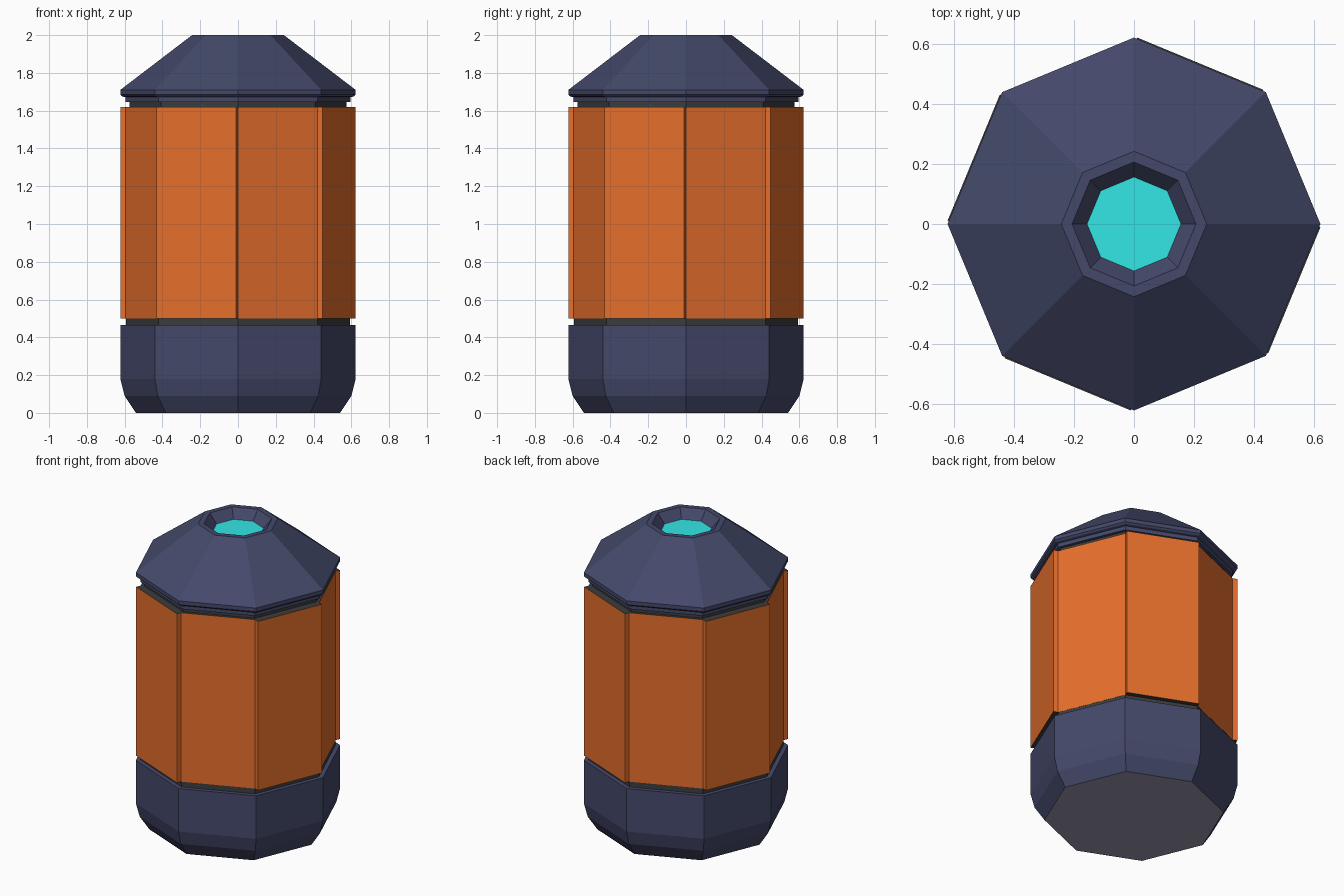
import bpy, bmesh, math

if "Cube" in bpy.data.objects:
    bpy.data.objects.remove(bpy.data.objects["Cube"])


def lin(c):
    c /= 255
    return c / 12.92 if c <= 0.04045 else ((c + 0.055) / 1.055) ** 2.4


def material(name, r, g, b):
    m = bpy.data.materials.new(name)
    m.diffuse_color = (lin(r), lin(g), lin(b), 1)
    m.use_nodes = True
    m.node_tree.nodes["Principled BSDF"].inputs["Base Color"].default_value = m.diffuse_color
    return m


navy = material("navy", 68, 73, 106)
orange = material("orange", 233, 112, 44)
dark_grey = material("dark grey", 60, 60, 61)
light_grey = material("light grey", 154, 152, 174)
cyan = material("cyan", 51, 230, 230)


def finish(name, bm, mats):
    me = bpy.data.meshes.new(name)
    bm.to_mesh(me)
    bm.free()
    for m in mats:
        me.materials.append(m)
    ob = bpy.data.objects.new(name, me)
    bpy.context.collection.objects.link(ob)
    return ob


def polar(r, deg, z):
    a = math.radians(deg)
    return (r * math.cos(a), r * math.sin(a), z)


def octagon(name, profile, mats, bottom_mat=0, top_mat=0):
    """Eight-sided lathe through (radius, z) points, listed from bottom to top."""
    bm = bmesh.new()
    rings = [[bm.verts.new(polar(r, 45 * i, z)) for i in range(8)] for r, z in profile]
    for lo, hi in zip(rings, rings[1:]):
        for i in range(8):
            j = (i + 1) % 8
            bm.faces.new((lo[i], lo[j], hi[j], hi[i]))
    bm.faces.new(rings[0][::-1]).material_index = bottom_mat
    bm.faces.new(rings[-1]).material_index = top_mat
    return finish(name, bm, mats)


# Base with rounded lower edge and grey underside
octagon("base", [(0.54, 0), (0.6, 0.09), (0.623, 0.18), (0.623, 0.465)],
        [navy, light_grey], bottom_mat=1)

# Dark seams and the collar under the cap
octagon("lower_seam", [(0.594, 0.46), (0.594, 0.5)], [dark_grey])
octagon("upper_seam", [(0.575, 1.615), (0.575, 1.65)], [dark_grey])
octagon("collar", [(0.595, 1.645), (0.595, 1.672)], [navy])

# Recessed body panels, dark at the ends
octagon("body", [(0.595, 0.5), (0.595, 1.62)], [orange, dark_grey], 1, 1)

# Raised plates on every other side, with slanted ends
bm = bmesh.new()
for k in range(4):
    a = 45 + 90 * k
    plan = [(0.595, a), (0.623, a + 1), (0.623, a + 44), (0.595, a + 45)]
    lo = [bm.verts.new(polar(r, t, 0.5)) for r, t in plan]
    hi = [bm.verts.new(polar(r, t, 1.62)) for r, t in plan]
    bm.faces.new(lo[::-1]).material_index = 1
    bm.faces.new(hi).material_index = 1
    for i in range(3):
        bm.faces.new((lo[i], lo[i + 1], hi[i + 1], hi[i]))
finish("raised_plates", bm, [orange, dark_grey])

# Sloped cap with a sunken glowing lens
octagon("cap", [(0.59, 1.67), (0.612, 1.675), (0.623, 1.685), (0.623, 1.71), (0.243, 2.0),
                (0.207, 2.0), (0.157, 1.94)], [navy, cyan], top_mat=1)
